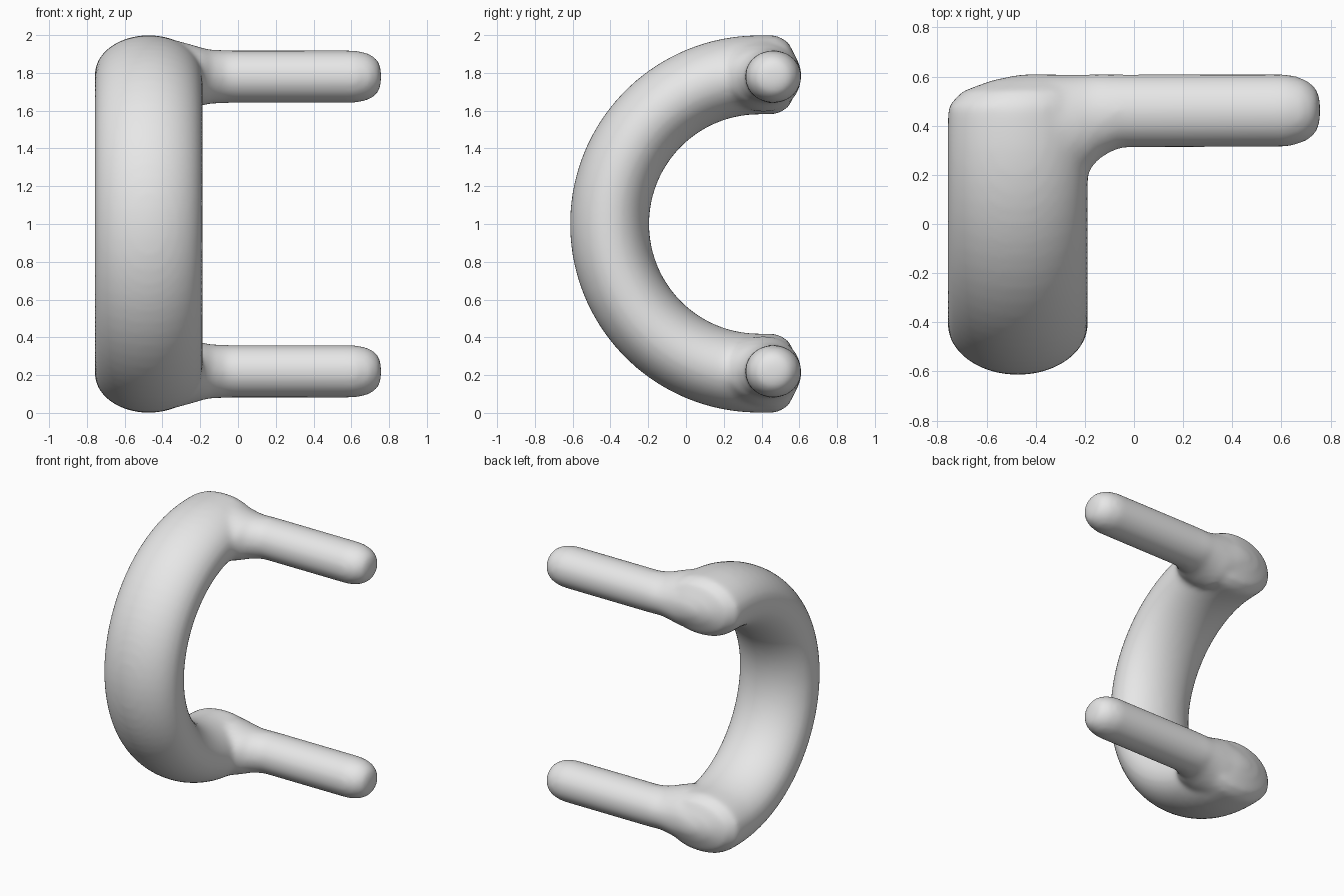
import bpy, bmesh
from math import sin, cos, pi
from mathutils import Vector

cube = bpy.data.objects.get("Cube")
if cube:
    bpy.data.objects.remove(cube, do_unlink=True)

SIDES = 32
X_MID, Y_MID, ARC_R = -0.473, 0.385, 0.79


def loft(bm, rings):
    """Skin a closed tube through elliptical rings given as (centre, u, v)."""
    loops = []
    for c, u, v in rings:
        angles = [2 * pi * i / SIDES for i in range(SIDES)]
        loops.append([bm.verts.new(c + u * cos(a) + v * sin(a)) for a in angles])
    for p, q in zip(loops, loops[1:]):
        for i in range(SIDES):
            j = (i + 1) % SIDES
            bm.faces.new((p[i], p[j], q[j], q[i]))
    bm.faces.new(loops[0][::-1])
    bm.faces.new(loops[-1])


# Rounded tip of the curved grip: y, centre x, half width, half thickness
TIP = [(0.61, -0.40, 0.06, 0.03), (0.585, -0.42, 0.16, 0.09),
       (0.54, -0.45, 0.25, 0.175), (0.48, X_MID, 0.285, 0.21)]

# Peg profile with a flared root: x, centre y, half depth, half height
PEG = [(-0.50, 0.45, 0.10, 0.10), (-0.42, 0.44, 0.17, 0.16),
       (-0.32, 0.41, 0.20, 0.19), (-0.25, 0.40, 0.21, 0.172),
       (-0.18, 0.415, 0.195, 0.15), (-0.14, 0.44, 0.172, 0.143),
       (-0.06, 0.46, 0.15, 0.14), (0.62, 0.462, 0.149, 0.14),
       (0.69, 0.462, 0.132, 0.125), (0.735, 0.462, 0.10, 0.095),
       (0.757, 0.462, 0.06, 0.055)]


def tip(side):
    return [(Vector((x, y, 1 + side * ARC_R)), Vector((a, 0, 0)),
             Vector((0, 0, side * b))) for y, x, a, b in TIP]


bm = bmesh.new()

# Curved grip: half circle sweep with a tip at each end
arc = []
for i in range(41):
    t = pi * i / 40
    out = Vector((0, -sin(t), cos(t)))
    arc.append((Vector((X_MID, Y_MID, 1)) + out * ARC_R,
                Vector((0.287, 0, 0)), out * 0.21))
loft(bm, tip(1) + arc + tip(-1)[::-1])

# Upper and lower pegs
for side in (1, -1):
    loft(bm, [(Vector((x, y, 1 + side * 0.78)), Vector((0, ry, 0)),
               Vector((0, 0, rz))) for x, y, ry, rz in PEG])

bmesh.ops.recalc_face_normals(bm, faces=bm.faces)
mesh = bpy.data.meshes.new("curved_handle")
bm.to_mesh(mesh)
bm.free()
mesh.shade_smooth()
handle = bpy.data.objects.new("curved_handle", mesh)
bpy.context.collection.objects.link(handle)

# Fuse the grip and pegs into one softly blended skin
fuse = handle.modifiers.new("fuse", 'REMESH')
fuse.mode = 'VOXEL'
fuse.voxel_size = 0.02
fuse.use_smooth_shade = True
soften = handle.modifiers.new("soften", 'SMOOTH')
soften.factor = 0.5
soften.iterations = 10

# Plain grey
grey = bpy.data.materials.new("light_grey")
grey.use_nodes = True
colour = (0.8, 0.8, 0.8, 1)
grey.diffuse_color = colour
grey.node_tree.nodes["Principled BSDF"].inputs["Base Color"].default_value = colour
mesh.materials.append(grey)
